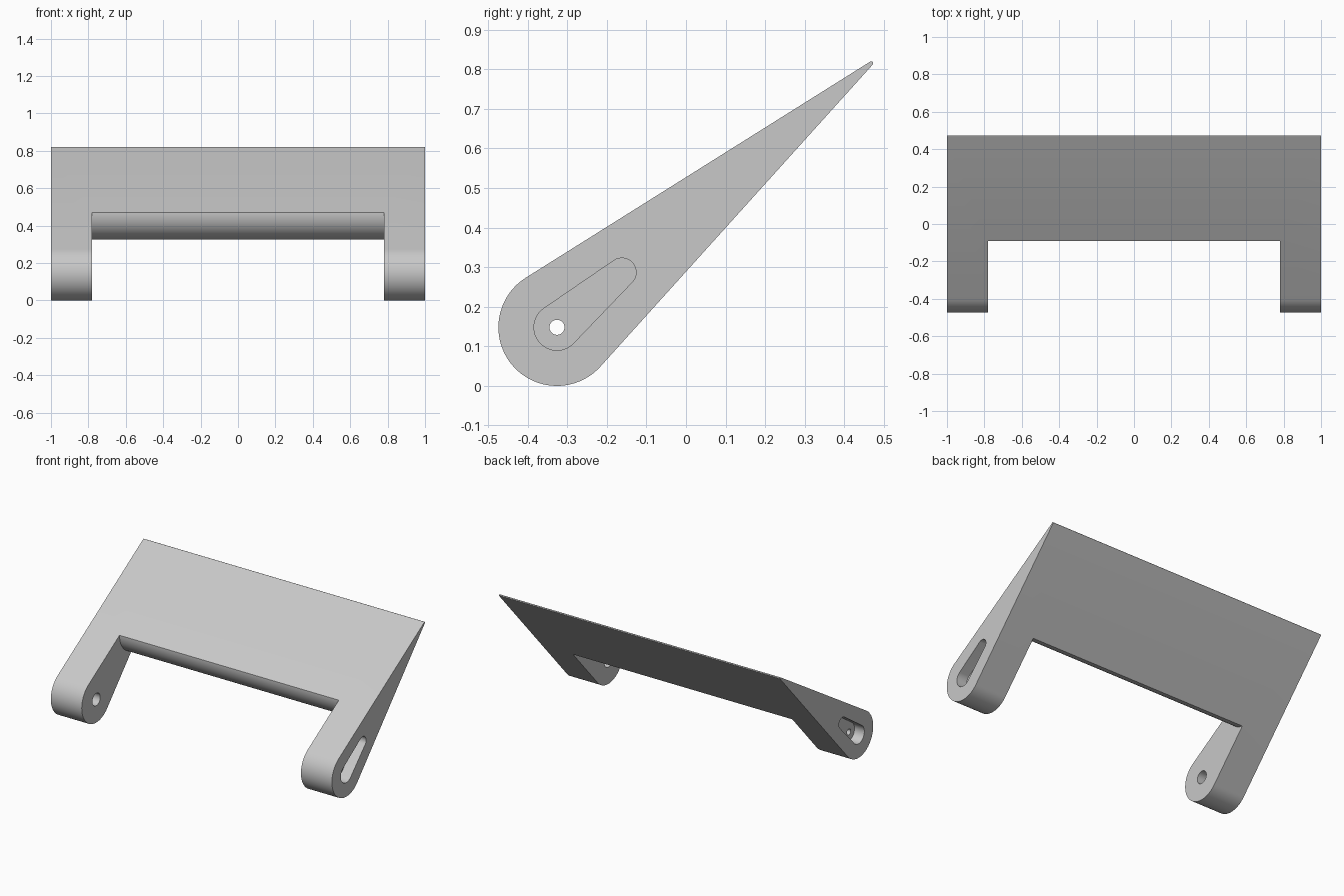
import bpy, bmesh, math

cube = bpy.data.objects.get("Cube")
if cube:
    bpy.data.objects.remove(cube, do_unlink=True)

grey = bpy.data.materials.new("light_grey")
grey.use_nodes = True
grey.diffuse_color = (0.58, 0.58, 0.58, 1)
grey.node_tree.nodes["Principled BSDF"].inputs["Base Color"].default_value = (0.58, 0.58, 0.58, 1)


def arc(centre, radius, start, end, steps):
    """Points on an arc in the side (y, z) plane."""
    return [(centre[0] + radius * math.cos(start + (end - start) * i / steps),
             centre[1] + radius * math.sin(start + (end - start) * i / steps))
            for i in range(steps + 1)]


def teardrop(big, r_big, small, r_small, steps=48):
    """Outline wrapped around two circles by their outer tangents."""
    dy, dz = small[0] - big[0], small[1] - big[1]
    heading = math.atan2(dz, dy)
    spread = math.acos((r_big - r_small) / math.hypot(dy, dz))
    return (arc(big, r_big, heading + spread, heading + math.tau - spread, steps)
            + arc(small, r_small, heading - spread, heading + spread, steps // 3))


def prism(name, outline, x0, x1):
    """Extrude a side outline across the width."""
    bm = bmesh.new()
    face = bm.faces.new([bm.verts.new((x0, y, z)) for y, z in outline])
    side = bmesh.ops.extrude_face_region(bm, geom=[face])
    moved = [v for v in side["geom"] if isinstance(v, bmesh.types.BMVert)]
    bmesh.ops.translate(bm, vec=(x1 - x0, 0, 0), verts=moved)
    bmesh.ops.recalc_face_normals(bm, faces=bm.faces)
    mesh = bpy.data.meshes.new(name)
    bm.to_mesh(mesh)
    bm.free()
    mesh.materials.append(grey)
    obj = bpy.data.objects.new(name, mesh)
    bpy.context.collection.objects.link(obj)
    return obj


def cut(target, cutter):
    """Subtract the cutter and discard it."""
    cutter.hide_render = True
    mod = target.modifiers.new("cut", "BOOLEAN")
    mod.operation = "DIFFERENCE"
    mod.solver = "EXACT"
    mod.object = cutter
    bpy.context.view_layer.objects.active = target
    bpy.ops.object.modifier_apply(modifier=mod.name)
    bpy.data.objects.remove(cutter, do_unlink=True)


pivot = (-0.326, 0.148)
inner = 0.78

# Wedge-shaped flap with rounded pivot end
flap = prism("hinged_flap", teardrop(pivot, 0.148, (0.468, 0.815), 0.005), -1, 1)

# Gap between the legs, leaving a rounded front edge
gap = arc((0.055, 0.47), 0.145, math.pi, 1.5 * math.pi, 24)
gap += [(0.055, -0.2), (-0.7, -0.2), (-0.7, 0.7), (-0.09, 0.7)]
cut(flap, prism("gap_cutter", gap, -inner, inner))

# Tapered outer slot, inner pin socket and through hole in each leg
for s in (-1, 1):
    slot = teardrop(pivot, 0.058, (-0.162, 0.287), 0.036)
    cut(flap, prism("slot_cutter", slot, s * 0.93, s * 1.1))
    socket = arc(pivot, 0.04, 0, math.tau, 32)[:-1]
    cut(flap, prism("socket_cutter", socket, s * 0.7, s * (inner + 0.09)))
    hole = arc(pivot, 0.019, 0, math.tau, 32)[:-1]
    cut(flap, prism("hole_cutter", hole, s * 0.75, s * 1.05))

# Smooth the curved surfaces, keep the edges sharp
bpy.ops.object.select_all(action="DESELECT")
flap.select_set(True)
bpy.context.view_layer.objects.active = flap
bpy.ops.object.shade_smooth_by_angle(angle=math.radians(25))
